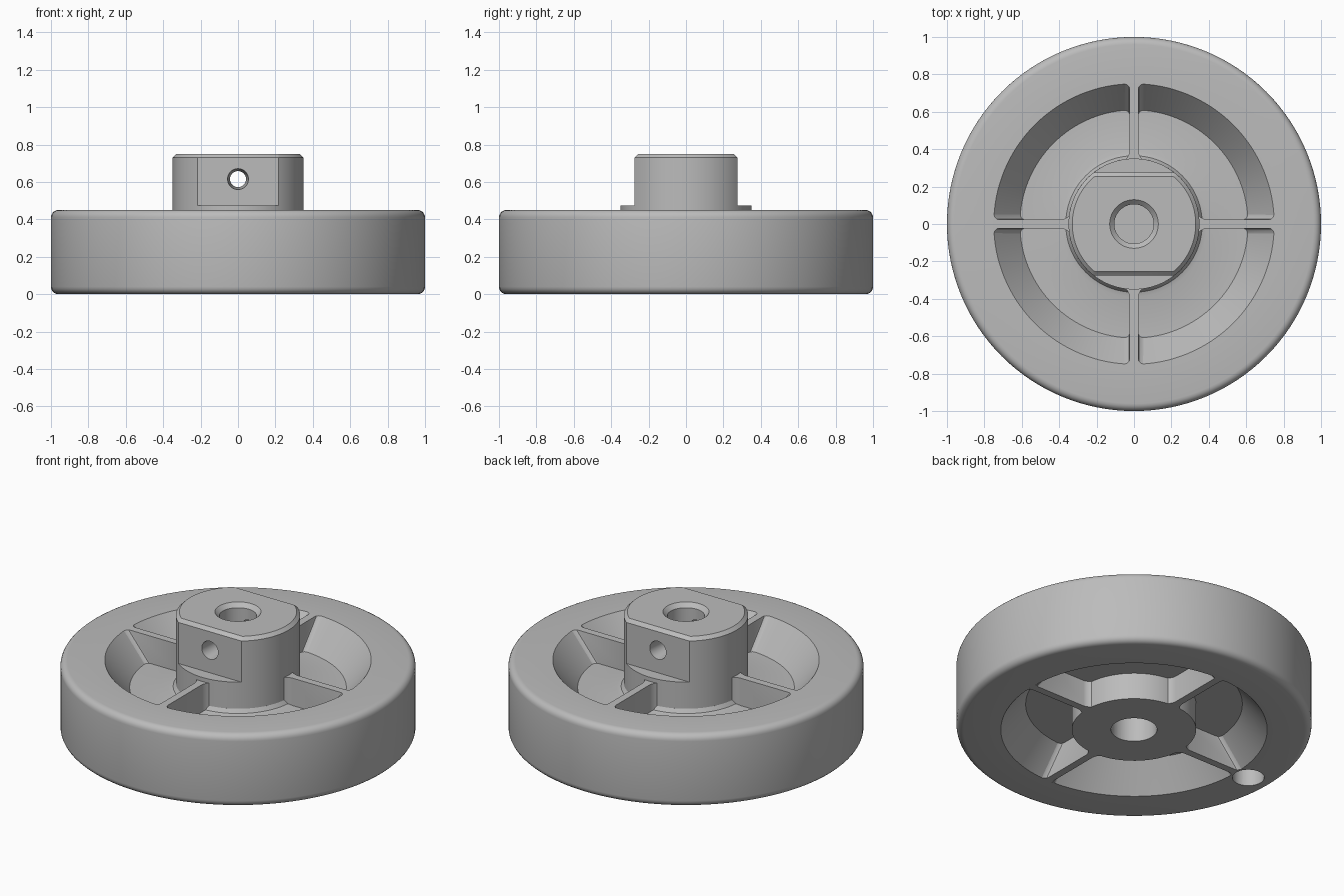
import bpy, bmesh, math
from mathutils import Matrix

if "Cube" in bpy.data.objects:
    bpy.data.objects.remove(bpy.data.objects["Cube"])

grey = bpy.data.materials.new("plain grey")
grey.diffuse_color = (0.5, 0.5, 0.5, 1)
grey.use_nodes = True
grey.node_tree.nodes["Principled BSDF"].inputs["Base Color"].default_value = grey.diffuse_color


def finish(name, bm):
    bmesh.ops.remove_doubles(bm, verts=bm.verts, dist=1e-5)
    bmesh.ops.recalc_face_normals(bm, faces=bm.faces)
    mesh = bpy.data.meshes.new(name)
    bm.to_mesh(mesh)
    bm.free()
    mesh.materials.append(grey)
    ob = bpy.data.objects.new(name, mesh)
    bpy.context.collection.objects.link(ob)
    return ob


def lathe(name, profile, n=96, matrix=Matrix()):
    """Revolve a closed (radius, z) loop around z."""
    bm = bmesh.new()
    rings = []
    for i in range(n):
        a = 2 * math.pi * i / n
        rings.append([bm.verts.new((r * math.cos(a), r * math.sin(a), z))
                      for r, z in profile])
    m = len(profile)
    for i in range(n):
        p, q = rings[i], rings[(i + 1) % n]
        for j in range(m):
            k = (j + 1) % m
            if profile[j][0] == 0 and profile[k][0] == 0:
                continue
            bm.faces.new((p[j], q[j], q[k], p[k]))
    bm.transform(matrix)
    return finish(name, bm)


def box(name, size, loc):
    bm = bmesh.new()
    bmesh.ops.create_cube(bm, size=1)
    bm.transform(Matrix.Translation(loc) @ Matrix.Diagonal((*size, 1)))
    return finish(name, bm)


def cut(target, cutter):
    cutter.hide_render = True
    mod = target.modifiers.new("cut", 'BOOLEAN')
    mod.operation = 'DIFFERENCE'
    mod.solver = 'EXACT'
    mod.object = cutter
    bpy.context.view_layer.objects.active = target
    bpy.ops.object.modifier_apply(modifier=mod.name)
    bpy.data.objects.remove(cutter)


def arc(cx, cz, r, a0, a1, n=5):
    angles = [math.radians(a0 + (a1 - a0) * i / n) for i in range(n + 1)]
    return [(cx + r * math.cos(a), cz + r * math.sin(a)) for a in angles]


H, WEB_LO, WEB_HI = 0.45, 0.165, 0.28
LIP, FLOOR = 0.75, 0.61

# Rim and web with sloped recesses above and below
rim = lathe("rim_and_web",
            [(0.30, WEB_LO), (FLOOR, WEB_LO), (LIP - 0.01, 0.012), (LIP, 0)]
            + arc(0.96, 0.04, 0.04, -90, 0) + arc(0.96, H - 0.04, 0.04, 0, 90)
            + [(LIP, H), (FLOOR, WEB_HI), (0.39, WEB_HI),
               (0.365, 0.287), (0.35, 0.31), (0.30, 0.31)], 128)

# Handle socket in the underside of the rim
cut(rim, lathe("socket_cutter", [(0, -0.1), (0.09, -0.1), (0.09, 0.22), (0, 0.22)],
               40, Matrix.Translation((-0.84, 0, 0))))

# Hub with flats, bores and a cross hole
hub = lathe("hub", [(0, 0), (0.35, 0), (0.35, 0.73), (0.33, 0.75), (0, 0.75)])
for s in (-1, 1):
    cut(hub, box("flat_cutter", (1, 0.4, 0.5), (0, s * 0.475, 0.725)))
    # Chamfer along the top of each flat
    bm = bmesh.new()
    tri = [(0.255, 0.75), (0.275, 0.73), (0.3, 0.73), (0.3, 0.78), (0.225, 0.78)]
    face = bm.faces.new([bm.verts.new((-0.5, s * y, z)) for y, z in tri])
    ext = bmesh.ops.extrude_face_region(bm, geom=[face])
    bmesh.ops.translate(bm, vec=(1, 0, 0),
                        verts=[v for v in ext["geom"] if isinstance(v, bmesh.types.BMVert)])
    cut(hub, finish("chamfer_cutter", bm))
cut(hub, lathe("upper_bore", [(0, 0.34), (0.105, 0.34), (0.105, 0.725),
                              (0.14, 0.76), (0, 0.76)], 64))
cut(hub, lathe("lower_bore", [(0, -0.1), (0.13, -0.1), (0.13, 0.25), (0, 0.25)], 64))
cross = Matrix.Translation((0, 0, 0.615)) @ Matrix.Rotation(math.pi / 2, 4, 'X')
cut(hub, lathe("cross_hole", [(0, -0.3), (0.058, -0.3), (0.043, -0.12),
                              (0.043, 0.12), (0.058, 0.3), (0, 0.3)], 40, cross))

# Four spokes, flared where they meet the hub and the sloped rim wall
parts = [rim, hub]
for i in range(4):
    bm = bmesh.new()
    levels = []
    for z, R in ((0, LIP), (0.012, LIP - 0.01), (WEB_LO, FLOOR), (WEB_HI, FLOOR), (H, LIP)):
        half = [(0.34, 0.05), (0.355, 0.036), (0.375, 0.026), (0.39, 0.023),
                (R - 0.03, 0.023), (R - 0.016, 0.026), (R - 0.006, 0.036),
                (math.sqrt(R * R - 0.0025), 0.05)]
        loop = half + [(R, 0)] + [(x, -y) for x, y in reversed(half)]
        levels.append([bm.verts.new((x, y, z)) for x, y in loop])
    for a, b in zip(levels, levels[1:]):
        for j in range(len(a)):
            k = (j + 1) % len(a)
            bm.faces.new((a[j], a[k], b[k], b[j]))
    bm.faces.new(levels[0])
    bm.faces.new(levels[-1])
    bm.transform(Matrix.Rotation(i * math.pi / 2, 4, 'Z'))
    parts.append(finish("spoke_%d" % (i + 1), bm))

# Smooth shading with crisp edges
for ob in parts:
    bpy.ops.object.select_all(action='DESELECT')
    ob.select_set(True)
    bpy.context.view_layer.objects.active = ob
    bpy.ops.object.shade_smooth_by_angle(angle=math.radians(30))
